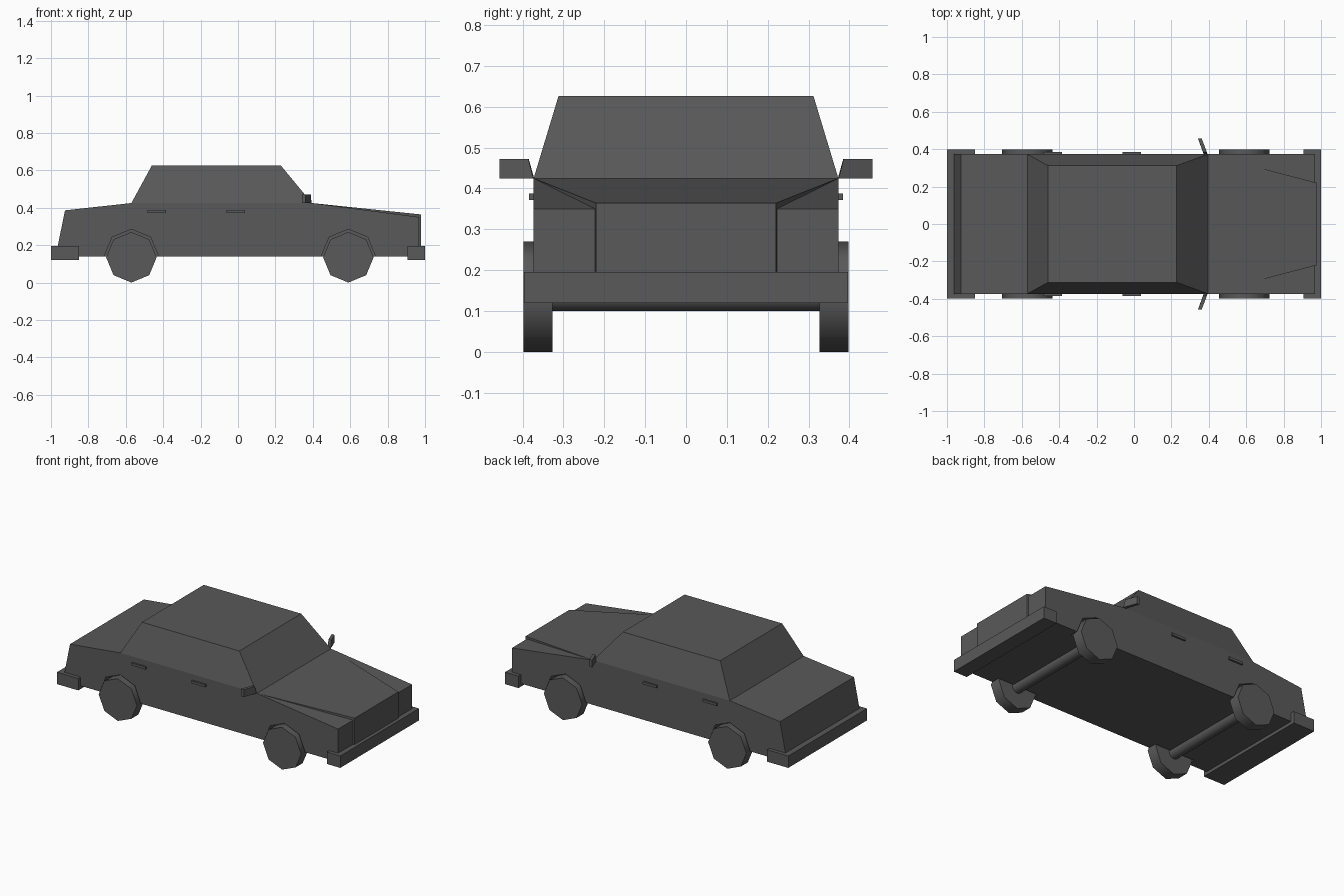
import bpy
import bmesh
import math

if "Cube" in bpy.data.objects:
    bpy.data.objects.remove(bpy.data.objects["Cube"])

paint = bpy.data.materials.new("dark_grey")
paint.use_nodes = True
GREY = (0.1, 0.1, 0.1, 1)
paint.diffuse_color = GREY
paint.node_tree.nodes["Principled BSDF"].inputs["Base Color"].default_value = GREY


def finish(name, bm):
    """Turn a bmesh into a painted object."""
    bmesh.ops.recalc_face_normals(bm, faces=bm.faces)
    mesh = bpy.data.meshes.new(name)
    bm.to_mesh(mesh)
    bm.free()
    mesh.materials.append(paint)
    obj = bpy.data.objects.new(name, mesh)
    bpy.context.collection.objects.link(obj)
    return obj


def loft(name, lower, upper):
    """Join two matching outlines into a closed solid."""
    bm = bmesh.new()
    a = [bm.verts.new(p) for p in lower]
    b = [bm.verts.new(p) for p in upper]
    bm.faces.new(a)
    bm.faces.new(b)
    for i in range(len(a)):
        j = (i + 1) % len(a)
        bm.faces.new((a[i], a[j], b[j], b[i]))
    return finish(name, bm)


def rect(x0, x1, y, z):
    return [(x0, -y, z), (x1, -y, z), (x1, y, z), (x0, y, z)]


def side_prism(name, profile, y0, y1):
    """Extrude an x-z profile across the car."""
    return loft(name, [(x, y0, z) for x, z in profile], [(x, y1, z) for x, z in profile])


def polygon(x, z, radius, sides):
    turn = 2 * math.pi / sides
    return [(x + radius * math.cos(i * turn), z + radius * math.sin(i * turn))
            for i in range(sides)]


def smooth(obj, degrees):
    bpy.ops.object.select_all(action='DESELECT')
    obj.select_set(True)
    bpy.context.view_layer.objects.active = obj
    bpy.ops.object.shade_smooth_by_angle(angle=math.radians(degrees))


HALF = 0.373      # half width of the body
BELT = 0.425      # height of the window line
FLOOR = 0.14
AXLES = {"rear": -0.57, "front": 0.59}
SIDES = {"left": 1, "right": -1}

# Lower body with sloping boot and wings
body = side_prism("body", [(-0.975, FLOOR), (-0.925, 0.386), (-0.57, BELT),
                           (0.395, BELT), (0.968, 0.35), (0.968, FLOOR)], -HALF, HALF)

# Raised bonnet tapering to the grille
bonnet = loft("bonnet",
              [(0.395, -HALF, FLOOR + 0.01), (0.978, -0.22, FLOOR + 0.01),
               (0.978, 0.22, FLOOR + 0.01), (0.395, HALF, FLOOR + 0.01)],
              [(0.395, -HALF, BELT), (0.978, -0.22, 0.364),
               (0.978, 0.22, 0.364), (0.395, HALF, BELT)])

# Cabin
loft("cabin", rect(-0.57, 0.395, HALF, BELT), rect(-0.46, 0.228, 0.312, 0.627))

# Bumpers
for name, x0, x1 in (("rear_bumper", -1, -0.85), ("front_bumper", 0.905, 1)):
    loft(name, rect(x0, x1, 0.397, 0.12), rect(x0, x1, 0.397, 0.196))

# Wheels, axles and wheel arches
for end, x in AXLES.items():
    axle = side_prism(end + "_axle", polygon(x, 0.135, 0.035, 16), -0.34, 0.34)
    smooth(axle, 40)
    for side, s in SIDES.items():
        wheel = side_prism(f"{end}_{side}_wheel", polygon(x, 0.135, 0.135, 8),
                           s * 0.327, s * 0.398)
        smooth(wheel, 50)
        cutter = side_prism(f"{end}_{side}_arch_cutter", polygon(x, 0.14, 0.145, 8),
                            s * 0.32, s * 0.45)
        cutter.hide_render = True
        cutter.hide_viewport = True
        for part in (body, bonnet):
            cut = part.modifiers.new(f"{end}_{side}_arch", 'BOOLEAN')
            cut.object = cutter
            cut.operation = 'DIFFERENCE'
            cut.solver = 'EXACT'

# Door handles and mirrors
for side, s in SIDES.items():
    for row, x in (("rear", -0.435), ("front", -0.012)):
        side_prism(f"{row}_{side}_handle",
                   [(x - 0.049, 0.372), (x + 0.049, 0.372),
                    (x + 0.049, 0.388), (x - 0.049, 0.388)], s * 0.36, s * 0.384)
    loft(side + "_mirror",
         [(0.373, s * 0.372, BELT), (0.393, s * 0.374, BELT),
          (0.362, s * 0.457, BELT), (0.342, s * 0.457, BELT)],
         [(0.369, s * 0.385, 0.472), (0.389, s * 0.386, 0.472),
          (0.362, s * 0.457, 0.472), (0.342, s * 0.457, 0.472)])
